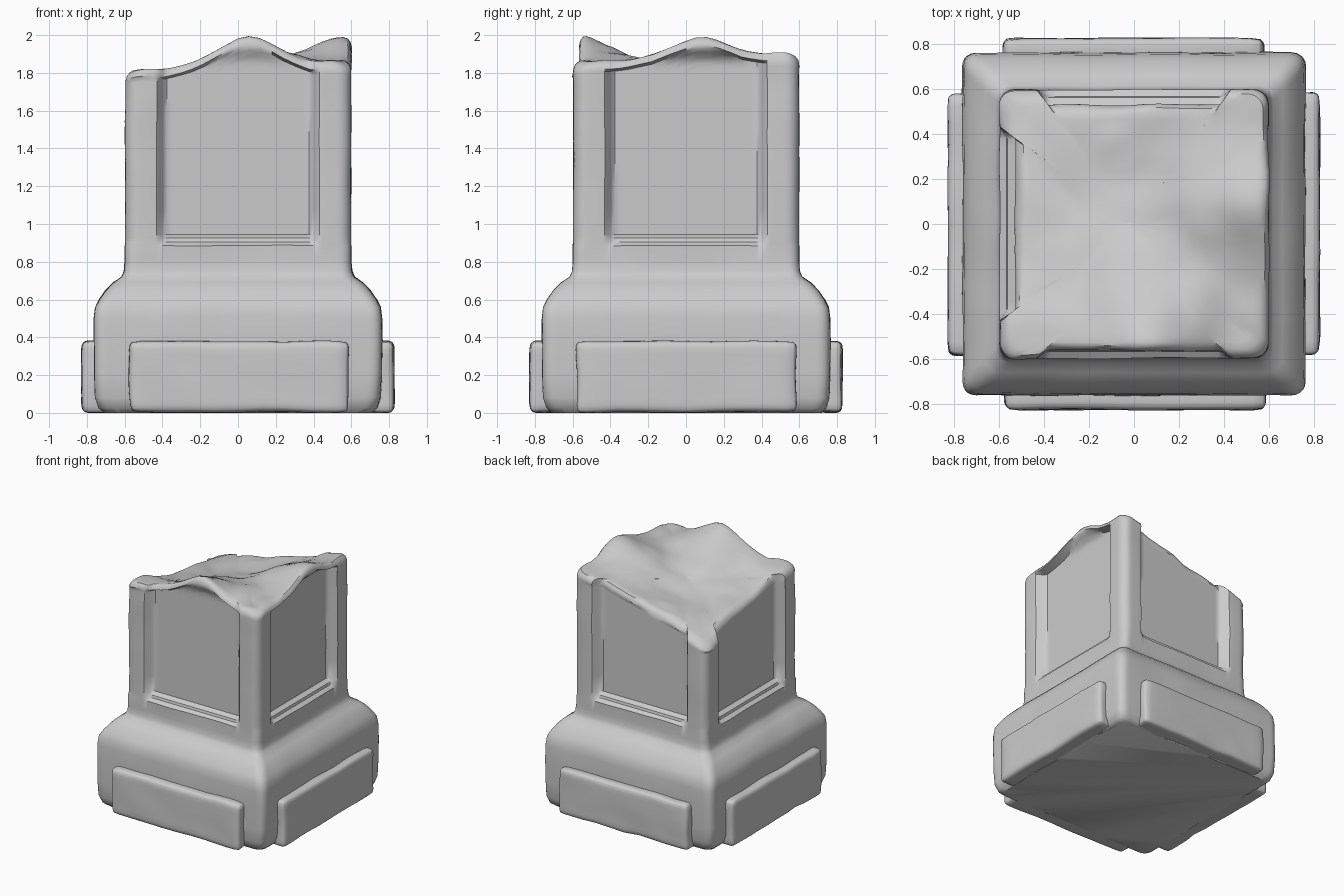
import bpy, bmesh, math
from mathutils import Vector, noise

if "Cube" in bpy.data.objects:
    bpy.data.objects.remove(bpy.data.objects["Cube"])


def smooth(a, b, x):
    t = max(0.0, min(1.0, (x - a) / (b - a)))
    return t * t * (3 - 2 * t)


def clamp(v, lim):
    return max(-lim, min(lim, v))


def gauss(d, w):
    return math.exp(-(d / w) ** 2)


def wobble(p, amount, scale):
    return noise.noise_vector(Vector(p) * scale) * amount


# Height of the broken top: two ridges, and a bowl draining to the back left
def top_height(x, y):
    u, v = (clamp(x, .6) + .6) / 1.2, (clamp(y, .6) + .6) / 1.2
    z = (1.83 * (1 - u) + 1.85 * u) * (1 - v) + (1.57 * (1 - u) + 1.93 * u) * v
    z += .16 * gauss(x - .05, .27) * gauss(y + .6, .42)
    z += .11 * gauss(y - .06, .25) * gauss(x - .6, .45)
    z -= .05 * gauss(math.hypot(x, y), .35)
    z += .025 * noise.noise(Vector((x * 3.5, y * 3.5, 1.7)))
    z += .02 * abs(noise.noise(Vector((x * 5, y * 5, 6.2)))) - .01
    return min(z, 2.0)


HALF = [0, .1, .2, .3, .4, .5, .58, .63, .66, .69, .72, .75, .8, .85, .89, .92, .95, .98]
FRACS = [-1] + [-f for f in reversed(HALF[1:])] + HALF


# Point on a rounded square outline; rec is the panel recess, lip refills it near the top
def outline(side, f, h, r, rec, z):
    a, b = f * h, -h
    ca, cb = clamp(a, h - r), clamp(b, h - r)
    d = Vector((a - ca, b - cb)).normalized() * r
    a, b = ca + d.x, cb + d.y
    depth = rec
    if side < 2:
        depth -= rec * (.55, 1.0)[side] * smooth(1.86, 1.93, z)
    b += depth * (1 - smooth(.63, .73, abs(f)))
    for _ in range(side):
        a, b = -b, a
    return a, b


def finish(bm, name):
    bmesh.ops.recalc_face_normals(bm, faces=bm.faces)
    me = bpy.data.meshes.new(name)
    bm.to_mesh(me)
    bm.free()
    ob = bpy.data.objects.new(name, me)
    bpy.context.collection.objects.link(ob)
    return ob


# Pillar: loft of base, shoulder and panelled shaft, closed by the broken top
keys = [(side, f) for side in range(4) for f in FRACS]
rings = []
base = [(.71, 0), (.74, .025), (.758, .08), (.763, .2), (.763, .38), (.762, .5), (.755, .56),
        (.735, .6), (.70, .65), (.66, .69), (.615, .72), (.602, .75), (.598, .8), (.598, .885)]
for h, z in base:
    ring = []
    for s, f in keys:
        x, y = outline(s, f, h, .06, 0, z)
        w = wobble((x, y, z), .006, 4)
        ring.append((x + w.x, y + w.y, z + (w.z if z > .01 else 0)))
    rings.append(ring)
for z, rec in [(.905, .03), (.925, .035), (.945, .07)]:
    rings.append([(*outline(s, f, .598, .07, rec, z), z) for s, f in keys])

rim = []
for s, f in keys:
    x, y = outline(s, f, .598, .07, .07, 1.95)
    rim.append((x, y, top_height(x, y)))
for t in [.15, .3, .45, .6, .72, .8, .86, .9, .93, .96, .98]:
    ring = []
    for (s, f), p in zip(keys, rim):
        z = .945 + (p[2] - .04 - .945) * t
        x, y = outline(s, f, .598, .07, .07, z)
        w = wobble((x, y, z), .006, 4) * smooth(.6, .75, abs(f))
        ring.append((x + w.x, y + w.y, z))
    rings.append(ring)
for inset, drop in [(0, .045), (.006, .025), (.02, .008)]:
    ring = []
    for x, y, z in rim:
        k = 1 - inset / .6
        w = wobble((x, y, z), .012, 5)
        ring.append((x * k + w.x, y * k + w.y, z - drop))
    rings.append(ring)
for k in [.93, .88, .82, .75, .68, .6, .52, .44, .36, .28, .2, .12, .05]:
    rings.append([(x * k, y * k, top_height(x * k, y * k)) for x, y, _ in rim])

bm = bmesh.new()
loops = [[bm.verts.new(p) for p in ring] for ring in rings]
n = len(keys)
for lo, hi in zip(loops, loops[1:]):
    for i in range(n):
        j = (i + 1) % n
        bm.faces.new((lo[i], lo[j], hi[j], hi[i]))
bm.faces.new(loops[0][::-1])
centre = bm.verts.new((0, 0, top_height(0, 0)))
for i in range(n):
    bm.faces.new((loops[-1][i], loops[-1][(i + 1) % n], centre))
parts = [finish(bm, "broken_pillar")]


# Worn raised slabs on the four sides of the base
def base_slab(side, name):
    bm = bmesh.new()
    bmesh.ops.create_cube(bm, size=2)
    bmesh.ops.subdivide_edges(bm, edges=bm.edges[:], cuts=13, use_grid_fill=True)
    size, r = Vector((.58, .09, .188)), .035
    for v in bm.verts:
        p = Vector([math.sin(c * math.pi / 2) * s for c, s in zip(v.co, size)])
        core = Vector([clamp(c, s - r) for c, s in zip(p, size)])
        if (p - core).length > 0:
            p = core + (p - core).normalized() * min(r, (p - core).length)
        p += Vector((.005, -.738, .191))
        w = wobble((p.x + side * 7, p.y, p.z), .014, 4.5)
        # small chip near the middle of the slab face
        chip = .018 * gauss(p.x + .05 - .1 * side, .04) * smooth(.25, .05, abs(p.z - .03) + .05)
        p += Vector((w.x, w.y * .5 + chip, w.z * .7))
        p.z = max(p.z, 0)
        p.y = max(p.y, -.83)
        for _ in range(side):
            p.x, p.y = -p.y, p.x
        v.co = p
    return finish(bm, name)


for i, label in enumerate(("front", "right", "back", "left")):
    parts.append(base_slab(i, label + "_base_slab"))

for ob in parts:
    ob.select_set(True)
bpy.context.view_layer.objects.active = parts[0]
bpy.ops.object.shade_smooth_by_angle(angle=math.radians(40))
